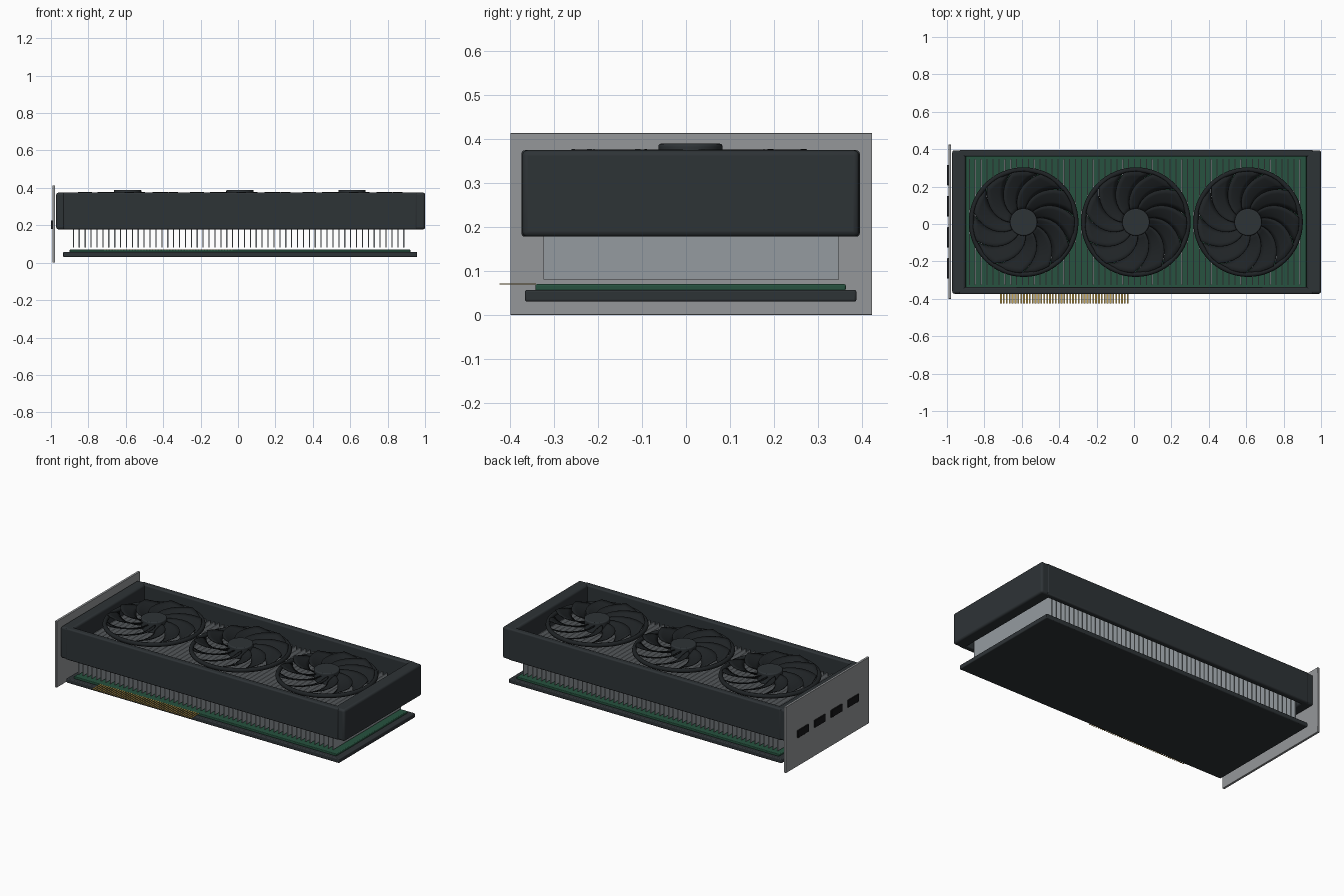
import bpy, bmesh, math
from mathutils import Matrix

if "Cube" in bpy.data.objects:
    bpy.data.objects.remove(bpy.data.objects["Cube"])


def material(name, rgb):
    m = bpy.data.materials.new(name)
    m.diffuse_color = (*rgb, 1)
    m.use_nodes = True
    m.node_tree.nodes["Principled BSDF"].inputs["Base Color"].default_value = m.diffuse_color
    return m


SHELL = material("shell_dark", (0.027, 0.033, 0.037))
FAN = material("fan_black", (0.014, 0.017, 0.019))
GREEN = material("board_green", (0.02, 0.085, 0.05))
GOLD = material("contact_gold", (0.55, 0.36, 0.08))
STEEL = material("bracket_steel", (0.30, 0.31, 0.32))
ALLOY = material("fin_alloy", (0.30, 0.33, 0.35))
BLACK = material("port_black", (0.008, 0.008, 0.009))


def finish(name, bm, mat, bevel=0, smooth=True):
    bmesh.ops.recalc_face_normals(bm, faces=bm.faces)
    me = bpy.data.meshes.new(name)
    bm.to_mesh(me)
    bm.free()
    me.materials.append(mat)
    ob = bpy.data.objects.new(name, me)
    bpy.context.collection.objects.link(ob)
    if bevel:
        mod = ob.modifiers.new("bevel", 'BEVEL')
        mod.width, mod.segments = bevel, 3
        mod.limit_method = 'ANGLE'
    if smooth:
        bpy.ops.object.select_all(action='DESELECT')
        ob.select_set(True)
        bpy.context.view_layer.objects.active = ob
        bpy.ops.object.shade_smooth_by_angle(angle=math.radians(35))
    return ob


def add_box(bm, x, y, z):
    """x, y, z are (min, max) pairs."""
    size = [b - a for a, b in (x, y, z)]
    mid = [(a + b) / 2 for a, b in (x, y, z)]
    bmesh.ops.create_cube(bm, size=1, matrix=Matrix.Translation(mid) @ Matrix.Diagonal((*size, 1)))


def box(name, x, y, z, mat, bevel=0):
    bm = bmesh.new()
    add_box(bm, x, y, z)
    return finish(name, bm, mat, bevel, smooth=bevel > 0)


# Backplate and circuit board
box("backplate", (-0.935, 0.958), (-0.367, 0.388), (0.03, 0.057), SHELL, 0.005)
box("circuit_board", (-0.90, 0.922), (-0.343, 0.364), (0.055, 0.07), GREEN, 0.004)

# Gold edge contacts
bm = bmesh.new()
for i in range(45):
    x = -0.711 + i * 0.0154
    add_box(bm, (x - 0.0045, x + 0.0045), (-0.425, -0.342), (0.069, 0.0715))
finish("edge_contacts", bm, GOLD, smooth=False)

# Heatsink fins
bm = bmesh.new()
for i in range(57):
    x = -0.88 + i * 1.766 / 56
    add_box(bm, (x - 0.003, x + 0.003), (-0.325, 0.348), (0.081, 0.28))
finish("heatsink_fins", bm, ALLOY, smooth=False)

# Open shroud frame: two long rails and two end caps
Z = (0.178, 0.375)
box("shroud_front_rail", (-0.935, 0.957), (-0.375, -0.338), Z, SHELL, 0.008)
box("shroud_back_rail", (-0.935, 0.957), (0.36, 0.396), Z, SHELL, 0.008)
box("shroud_left_cap", (-0.972, -0.90), (-0.373, 0.394), Z, SHELL, 0.012)
box("shroud_right_cap", (0.922, 1.0), (-0.373, 0.394), Z, SHELL, 0.012)

# Mounting bracket with four video ports
box("bracket", (-0.992, -0.978), (-0.40, 0.424), (0.0, 0.414), STEEL, 0.001)
for i in range(4):
    y = -0.237 + i * 0.166
    box(f"video_port_{i + 1}", (-1.0, -0.985), (y - 0.054, y + 0.054), (0.18, 0.226), BLACK, 0.003)


def fan(n, cx, cy=0.01, blades=11):
    # Outer ring: circular section swept round
    bm = bmesh.new()
    U, V = 64, 12
    rows = []
    for i in range(U):
        a = i * math.tau / U
        row = []
        for j in range(V):
            b = j * math.tau / V
            r = 0.28 + 0.013 * math.cos(b)
            row.append(bm.verts.new((cx + r * math.cos(a), cy + r * math.sin(a), 0.347 + 0.013 * math.sin(b))))
        rows.append(row)
    for i in range(U):
        p, q = rows[i], rows[(i + 1) % U]
        for j in range(V):
            k = (j + 1) % V
            bm.faces.new((p[j], q[j], q[k], p[k]))
    finish(f"fan_ring_{n}", bm, FAN)

    # Hub
    bm = bmesh.new()
    bmesh.ops.create_cone(bm, cap_ends=True, segments=48, radius1=0.073, radius2=0.073, depth=0.07,
                          matrix=Matrix.Translation((cx, cy, 0.355)))
    finish(f"fan_hub_{n}", bm, SHELL, 0.006)

    # Swept, pitched blades
    bm = bmesh.new()
    R, S = 8, 4
    for k in range(blades):
        grid = []
        for i in range(R + 1):
            t = i / R
            r = 0.065 + 0.207 * t
            row = []
            for j in range(S + 1):
                s = j / S - 0.5
                a = k * math.tau / blades - 0.75 * t ** 1.3 + s * (0.62 - 0.08 * t)
                z = 0.354 + s * (0.036 + 0.006 * t) + 0.004 * (1 - 4 * s * s)
                row.append(bm.verts.new((cx + r * math.cos(a), cy + r * math.sin(a), z)))
            grid.append(row)
        for i in range(R):
            for j in range(S):
                bm.faces.new((grid[i][j], grid[i + 1][j], grid[i + 1][j + 1], grid[i][j + 1]))
    ob = finish(f"fan_blades_{n}", bm, FAN)
    sol = ob.modifiers.new("thickness", 'SOLIDIFY')
    sol.thickness, sol.offset = 0.005, 0


for n, cx in enumerate((-0.59, 0.01, 0.61), 1):
    fan(n, cx)
